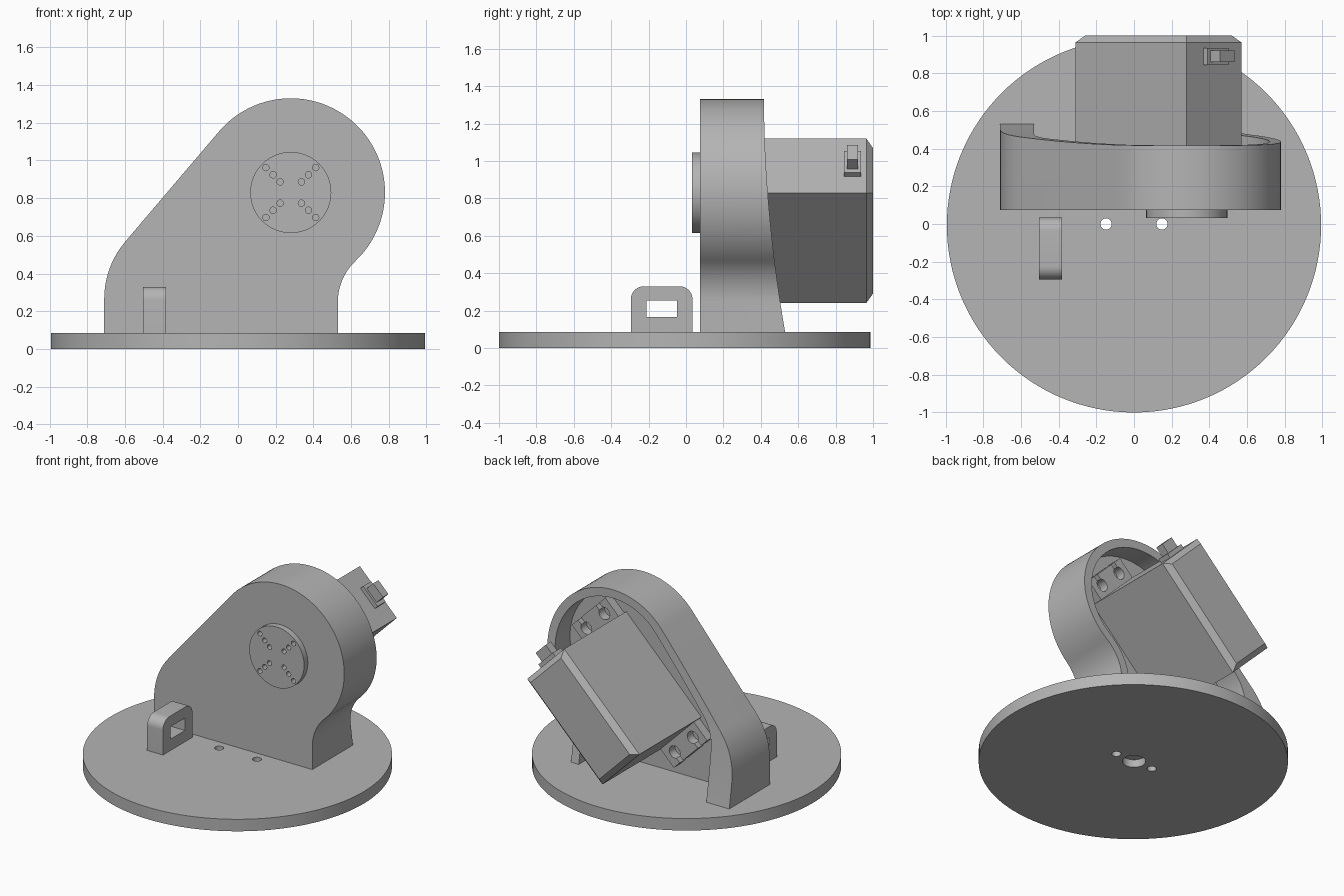
import bpy, bmesh
from math import sin, cos, atan2, sqrt, radians, degrees, pi

if "Cube" in bpy.data.objects:
    bpy.data.objects.remove(bpy.data.objects["Cube"])

grey = bpy.data.materials.new("plain_grey")
grey.use_nodes = True
COLOUR = (0.46, 0.46, 0.46, 1)
grey.diffuse_color = COLOUR
grey.node_tree.nodes["Principled BSDF"].inputs["Base Color"].default_value = COLOUR

PLACE = {"x": lambda u, v, d: (d, u, v),
         "y": lambda u, v, d: (u, d, v),
         "z": lambda u, v, d: (u, v, d)}


def prism(name, points, start, end, axis="y", chamfer=0):
    """Extrude a closed 2D outline along an axis, optionally chamfering its far end."""
    bm = bmesh.new()
    near, far = [[bm.verts.new(PLACE[axis](u, v, d)) for u, v in points]
                 for d in (start, end)]
    bm.faces.new(near)
    bm.faces.new(far[::-1])
    for i in range(len(points)):
        bm.faces.new((near[i - 1], far[i - 1], far[i], near[i]))
    bmesh.ops.recalc_face_normals(bm, faces=bm.faces)
    if chamfer:
        rim = [e for e in bm.edges if all(v in far for v in e.verts)]
        bmesh.ops.bevel(bm, geom=rim, offset=chamfer, segments=1, affect="EDGES")
    mesh = bpy.data.meshes.new(name)
    bm.to_mesh(mesh)
    bm.free()
    mesh.materials.append(grey)
    ob = bpy.data.objects.new(name, mesh)
    bpy.context.collection.objects.link(ob)
    return ob


def arc(cu, cv, r, a0, a1, n):
    angles = [radians(a0 + (a1 - a0) * i / n) for i in range(n + 1)]
    return [(cu + r * cos(a), cv + r * sin(a)) for a in angles]


def circle(cu, cv, r, n=24):
    return arc(cu, cv, r, 0, 360, n)[:-1]


def rect(u0, u1, v0, v1):
    return [(u0, v0), (u1, v0), (u1, v1), (u0, v1)]


def cut(ob, *cutters):
    """Subtract the cutters and remove them."""
    bpy.context.view_layer.objects.active = ob
    for c in cutters:
        mod = ob.modifiers.new("cut", "BOOLEAN")
        mod.operation, mod.solver, mod.object = "DIFFERENCE", "EXACT", c
        bpy.ops.object.modifier_apply(modifier=mod.name)
        bpy.data.objects.remove(c)


def smooth(ob):
    bpy.ops.object.select_all(action="DESELECT")
    ob.select_set(True)
    bpy.context.view_layer.objects.active = ob
    bpy.ops.object.shade_smooth_by_angle(angle=radians(25))


# Round base with two screw holes and a blind centre hole below
TOP = 0.085
base = prism("base_disc", circle(0, -0.007, 0.993, 128), 0, TOP, "z")
cut(base, *[prism("hole", circle(x, 0, 0.03), -0.1, 0.2, "z") for x in (-0.148, 0.148)],
    prism("hole", circle(0, 0, 0.075, 32), -0.1, 0.055, "z"))
smooth(base)

# Bracket outline: large round head, sloping left flank, flared right foot
SX, SZ = 0.28, 0.83
SLOPE = 139.6


def bracket_outline(inset, left, left_radius, bottom):
    r = 0.5 - inset
    nx, nz = cos(radians(SLOPE)), sin(radians(SLOPE))
    qx = left + left_radius
    qz = SZ + (r - left_radius - nx * (qx - SX)) / nz
    fx = 0.83
    fz = SZ - sqrt(0.8 ** 2 - (fx - SX) ** 2)
    join = degrees(atan2(fz - SZ, fx - SX))
    return (arc(SX, SZ, r, join, SLOPE, 56)
            + arc(qx, qz, left_radius, SLOPE, 180, 12)
            + [(left, bottom), (0.53 - inset, bottom)]
            + arc(fx, fz, 0.3 + inset, 180, 180 + join, 14)[:-1])


# Hollow bracket whose back edge sweeps outward toward the base
bracket = prism("bracket", bracket_outline(0, -0.71, 0.47, TOP - 0.005), 0.075, 0.75)
cavity = prism("cavity", bracket_outline(0.06, -0.53, 0.33, 0.02), 0.27, 0.9)
heights = [1.45 - 1.45 * i / 40 for i in range(41)]
sweep = [(0.417 + 0.113 * (max(0, 1.33 - z) / 1.245) ** 1.9, z) for z in heights]
cut(bracket, cavity, prism("back_trim", sweep + [(1, 0), (1, 1.45)], -1.2, 1.2, "x"))
smooth(bracket)

# Output disc with a cross of small screw holes
horn = prism("output_disc", circle(SX, SZ, 0.215, 64), 0.033, 0.08)
for k in range(4):
    a = pi / 4 + k * pi / 2
    cut(horn, *[prism("hole", circle(SX + d * cos(a), SZ + d * sin(a), 0.017, 16), 0, 0.072)
                for d in (0.08, 0.133, 0.187)])
smooth(horn)


# Motor parts, laid out along and across a body tilted by 45 degrees
def tilt(points):
    return [(0.13 + (a + t) / sqrt(2), 0.68 + (a - t) / sqrt(2)) for a, t in points]


L, W = 0.417, 0.205
prism("motor_body", tilt(rect(-L, L, -W, W)), 0.2, 1.0, chamfer=0.036)

for side, label in ((1, "upper"), (-1, "lower")):
    ends = sorted((side * (L - 0.02), side * 0.565))
    tab = prism(label + "_motor_tab", tilt(rect(*ends, -0.185, 0.185)), 0.262, 0.335)
    for t in (-0.1, 0.1):
        slot = sorted((side * 0.49, side * 0.6))
        cut(tab, prism("hole", tilt(circle(side * 0.49, t, 0.043)), 0.2, 0.4),
            prism("slot", tilt(rect(*slot, t - 0.018, t + 0.018)), 0.2, 0.4))
    smooth(tab)

# Cable plug on the upper end of the motor
prism("plug_base", tilt(rect(L - 0.01, L + 0.03, -0.08, 0.08)), 0.845, 0.935)
prism("plug", tilt(rect(L, L + 0.1, -0.055, 0.055)), 0.86, 0.92)

# Cable lug with rounded top and rectangular window
lug = prism("cable_lug", [(-0.295, TOP - 0.005), (0.035, TOP - 0.005)]
            + arc(-0.035, 0.26, 0.07, 0, 90, 10) + arc(-0.225, 0.26, 0.07, 90, 180, 10),
            -0.505, -0.382, "x")
cut(lug, prism("window", rect(-0.21, -0.048, 0.165, 0.253), -0.7, -0.2, "x"))
smooth(lug)
